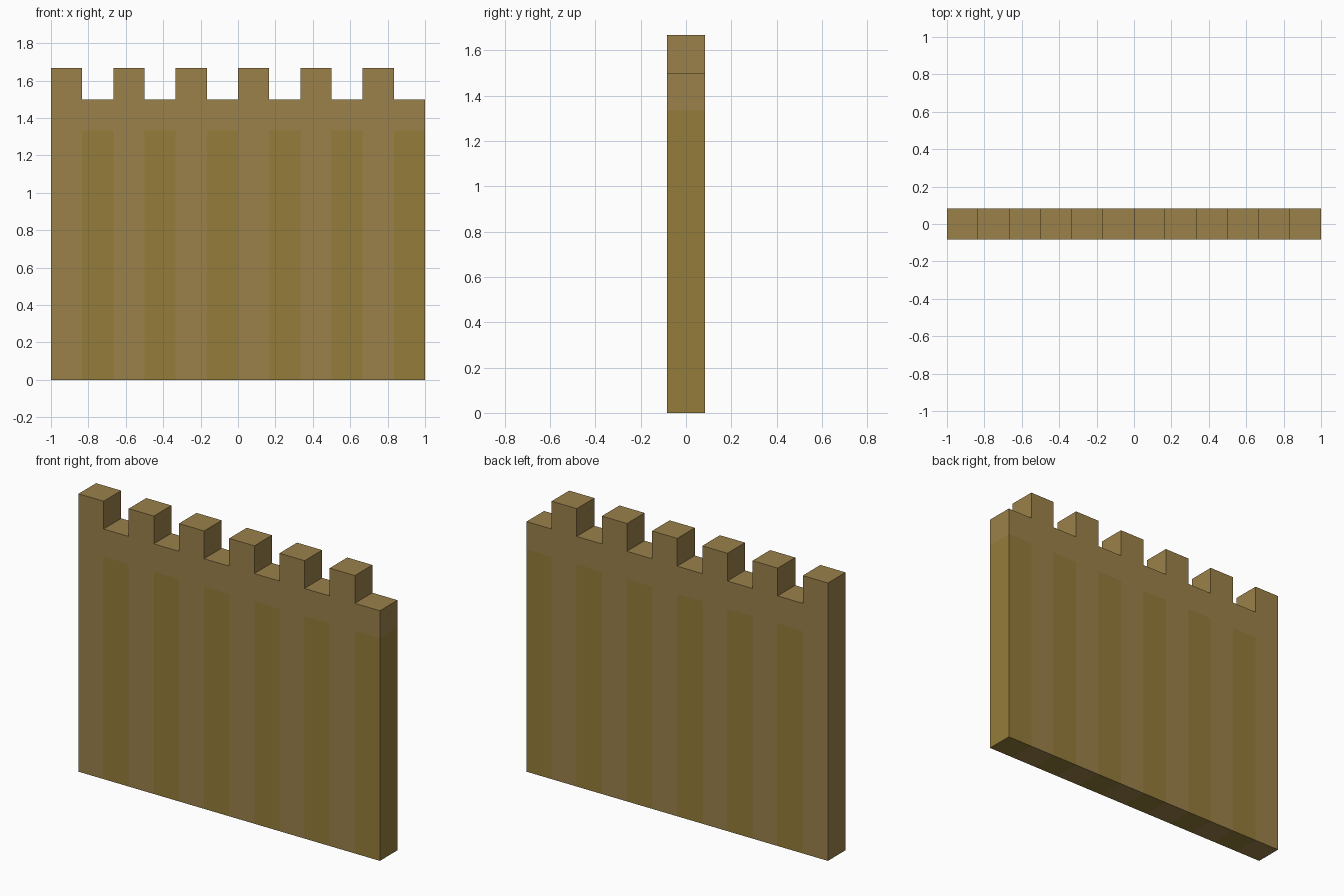
import bpy, bmesh

if "Cube" in bpy.data.objects:
    bpy.data.objects.remove(bpy.data.objects["Cube"])

U = 1 / 6            # block size
COLUMNS = 12


def material(name, rgb):
    m = bpy.data.materials.new(name)
    m.diffuse_color = (*rgb, 1)
    m.use_nodes = True
    m.node_tree.nodes["Principled BSDF"].inputs["Base Color"].default_value = m.diffuse_color
    return m


bm = bmesh.new()
verts = {}


def vert(i, k):
    if (i, k) not in verts:
        verts[i, k] = bm.verts.new((-1 + i * U, -U / 2, k * U))
    return verts[i, k]


# Front face: light columns carry merlons, dark panels sit under the low gaps
for i in range(COLUMNS):
    tall = i % 2 == 0
    levels = [0, 8, 9, 10] if tall else [0, 8, 9]
    for lo, hi in zip(levels, levels[1:]):
        f = bm.faces.new([vert(i, lo), vert(i + 1, lo), vert(i + 1, hi), vert(i, hi)])
        f.material_index = 0 if tall or lo >= 8 else 1

# Thickness: extrude the front to the back as one closed shell
front = bm.faces[:]
ext = bmesh.ops.extrude_face_region(bm, geom=front, use_keep_orig=True)
back = [g for g in ext["geom"] if isinstance(g, bmesh.types.BMVert)]
bmesh.ops.translate(bm, verts=back, vec=(0, U, 0))

# Rim faces take the colour of the front block they border
fronts = set(front)
for f in front:
    for e in f.edges:
        for rim in e.link_faces:
            if rim not in fronts:
                rim.material_index = f.material_index
bmesh.ops.recalc_face_normals(bm, faces=bm.faces[:])

mesh = bpy.data.meshes.new("battlement_wall")
bm.to_mesh(mesh)
bm.free()
mesh.materials.append(material("light_wood", (0.328, 0.220, 0.068)))
mesh.materials.append(material("dark_wood", (0.296, 0.202, 0.042)))
wall = bpy.data.objects.new("battlement_wall", mesh)
bpy.context.collection.objects.link(wall)
